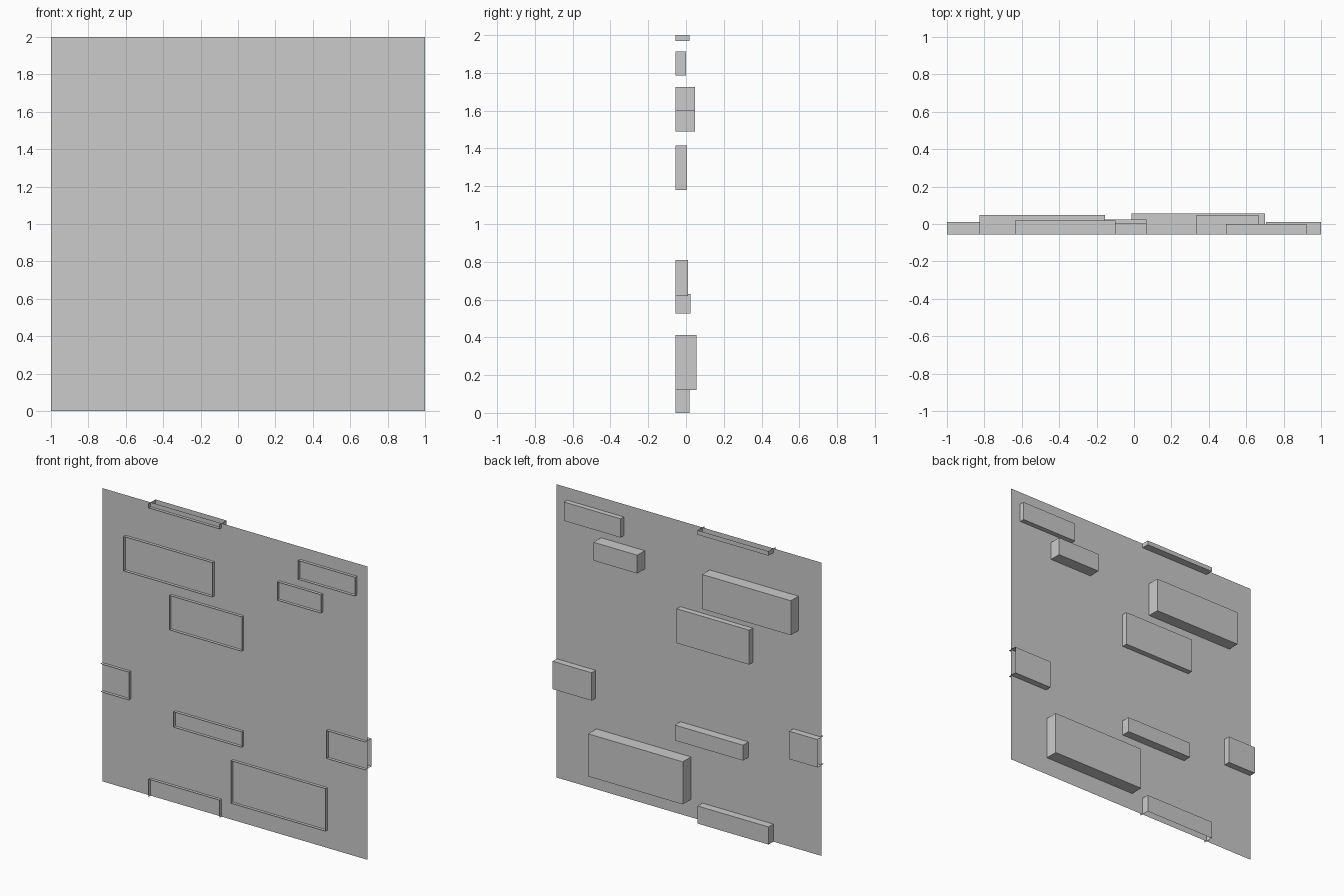
import bpy, bmesh
from mathutils import Matrix, Vector

if "Cube" in bpy.data.objects:
    bpy.data.objects.remove(bpy.data.objects["Cube"])

FRONT, SHEET_Y = -0.055, -0.034


def finish(name, bm):
    mesh = bpy.data.meshes.new(name)
    bm.to_mesh(mesh)
    bm.free()
    obj = bpy.data.objects.new(name, mesh)
    bpy.context.collection.objects.link(obj)


def brick(name, x0, x1, z0, z1, back):
    """Hollow brick: open at the front and wherever it is cut by the tile border."""
    bm = bmesh.new()
    size = Vector((x1 - x0, back - FRONT, z1 - z0))
    centre = Vector(((x0 + x1) / 2, (back + FRONT) / 2, (z0 + z1) / 2))
    bmesh.ops.create_cube(bm, size=1, matrix=Matrix.Translation(centre) @ Matrix.Diagonal((*size, 1)))
    bm.normal_update()
    doomed = []
    for f in bm.faces:
        c, n = f.calc_center_median(), f.normal
        at_side = abs(n.x) > 0.9 and abs(c.x) > 0.999
        at_end = abs(n.z) > 0.9 and abs(c.z - 1) > 0.999
        if n.y < -0.9 or at_side or at_end:
            doomed.append(f)
    bmesh.ops.delete(bm, geom=doomed, context='FACES')
    finish(name, bm)


# Flat wall sheet
bm = bmesh.new()
corners = [(-1, 0), (1, 0), (1, 2), (-1, 2)]
bm.faces.new([bm.verts.new((x, SHEET_Y, z)) for x, z in corners])
finish("wall_sheet", bm)

# Raised bricks: x range, z range, back depth
brick("top_edge_brick", -0.635, -0.10, 1.97, 2.0, 0.018)
brick("bottom_edge_brick", -0.635, -0.10, 0.0, 0.12, 0.018)
brick("left_edge_brick", -1.0, -0.785, 0.62, 0.81, 0.01)
brick("right_edge_brick", 0.705, 1.0, 0.62, 0.81, 0.01)
brick("upper_left_brick", -0.825, -0.155, 1.49, 1.725, 0.048)
brick("upper_middle_brick", -0.48, 0.067, 1.18, 1.415, 0.004)
brick("upper_right_brick", 0.493, 0.922, 1.785, 1.913, 0.0)
brick("small_right_brick", 0.335, 0.665, 1.60, 1.725, 0.047)
brick("thin_middle_brick", -0.447, 0.067, 0.525, 0.63, 0.025)
brick("lower_large_brick", -0.014, 0.70, 0.122, 0.412, 0.055)
